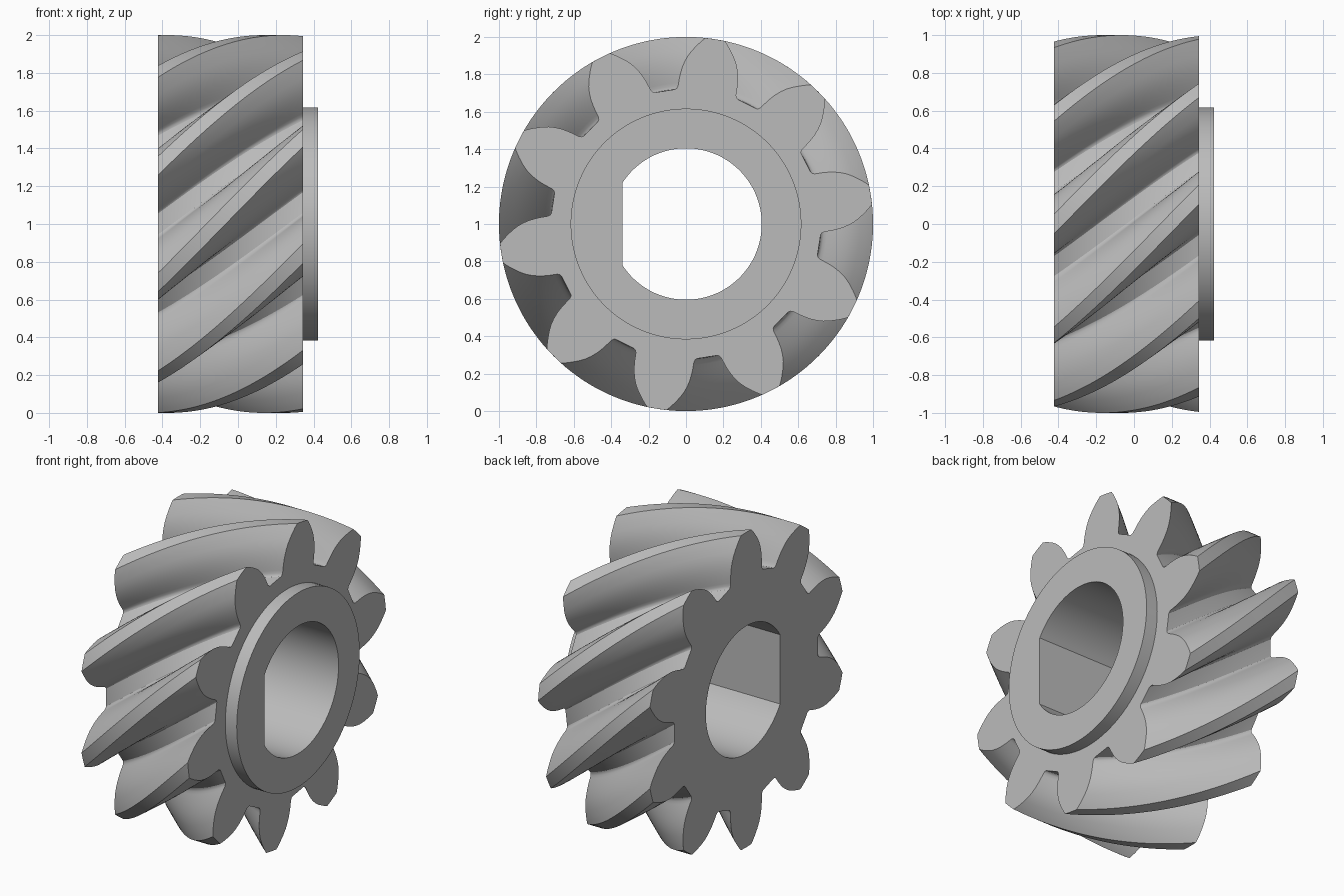
import bpy, bmesh, math

if "Cube" in bpy.data.objects:
    bpy.data.objects.remove(bpy.data.objects["Cube"])

TEETH = 10
X_BACK, X_FACE, X_HUB = -0.423, 0.343, 0.423
BORE_R, FLAT_Y, HUB_R = 0.405, -0.34, 0.617
TWIST = math.radians(45)
PHASE = math.radians(81)       # angle of one tooth on the hub-side face

# half tooth: (radius, half angle in degrees) from root to tip
FLANK = [(0.722, 13.6), (0.727, 12.9), (0.738, 12.3), (0.755, 12.0),
         (0.78, 11.6), (0.81, 11.0), (0.84, 10.3), (0.87, 9.4),
         (0.90, 8.3), (0.93, 6.9), (0.96, 5.3), (0.98, 4.2), (1.0, 3.0)]

metal = bpy.data.materials.new("grey metal")
metal.diffuse_color = (0.5, 0.5, 0.5, 1)
metal.use_nodes = True
metal.node_tree.nodes["Principled BSDF"].inputs["Base Color"].default_value = metal.diffuse_color


def gear_profile():
    tooth = [(r, -a) for r, a in FLANK] + [(1.0, 0)]
    tooth += [(r, a) for r, a in reversed(FLANK)] + [(0.72, 18)]
    return [(r, math.radians(a + 360 / TEETH * k))
            for k in range(TEETH) for r, a in tooth]


def circle_profile(r, n=96):
    return [(r, 2 * math.pi * i / n) for i in range(n)]


def bore_profile(n=72):
    # round bore with one flat side
    start = math.acos(FLAT_Y / BORE_R)
    return [(BORE_R, -start + 2 * start * i / n) for i in range(n + 1)]


def ring(bm, profile, x, turn=0.0):
    return [bm.verts.new((x, r * math.cos(a + turn), 1 + r * math.sin(a + turn)))
            for r, a in profile]


def wall(bm, a, b):
    n = len(a)
    for i in range(n):
        j = (i + 1) % n
        bm.faces.new((a[i], a[j], b[j], b[i]))


def cap(bm, outer, inner):
    # flat end face between two closed loops
    edges = []
    for loop in (outer, inner):
        for i in range(len(loop)):
            pair = (loop[i - 1], loop[i])
            edges.append(bm.edges.get(pair) or bm.edges.new(pair))
    bmesh.ops.triangle_fill(bm, edges=edges, use_beauty=True)


def finish(bm, name):
    bmesh.ops.recalc_face_normals(bm, faces=bm.faces[:])
    mesh = bpy.data.meshes.new(name)
    bm.to_mesh(mesh)
    bm.free()
    mesh.materials.append(metal)
    obj = bpy.data.objects.new(name, mesh)
    bpy.context.collection.objects.link(obj)
    bpy.ops.object.select_all(action='DESELECT')
    obj.select_set(True)
    bpy.context.view_layer.objects.active = obj
    bpy.ops.object.shade_smooth_by_angle(angle=math.radians(28))


# helical gear body: twisted tooth profile swept along x
bm = bmesh.new()
steps = 32
rings = []
for s in range(steps + 1):
    t = s / steps
    rings.append(ring(bm, gear_profile(), X_BACK + (X_FACE - X_BACK) * t,
                      PHASE + TWIST * (1 - t)))
for a, b in zip(rings, rings[1:]):
    wall(bm, a, b)
bore_back = ring(bm, bore_profile(), X_BACK)
bore_front = ring(bm, bore_profile(), X_FACE)
wall(bm, bore_back, bore_front)
cap(bm, rings[0], bore_back)
cap(bm, rings[-1], ring(bm, circle_profile(HUB_R), X_FACE))
finish(bm, "helical_gear")

# raised collar around the bore
bm = bmesh.new()
rim_a = ring(bm, circle_profile(HUB_R), X_FACE)
rim_b = ring(bm, circle_profile(HUB_R), X_HUB)
hole_a = ring(bm, bore_profile(), X_FACE)
hole_b = ring(bm, bore_profile(), X_HUB)
wall(bm, rim_a, rim_b)
wall(bm, hole_a, hole_b)
cap(bm, rim_b, hole_b)
finish(bm, "hub_collar")
